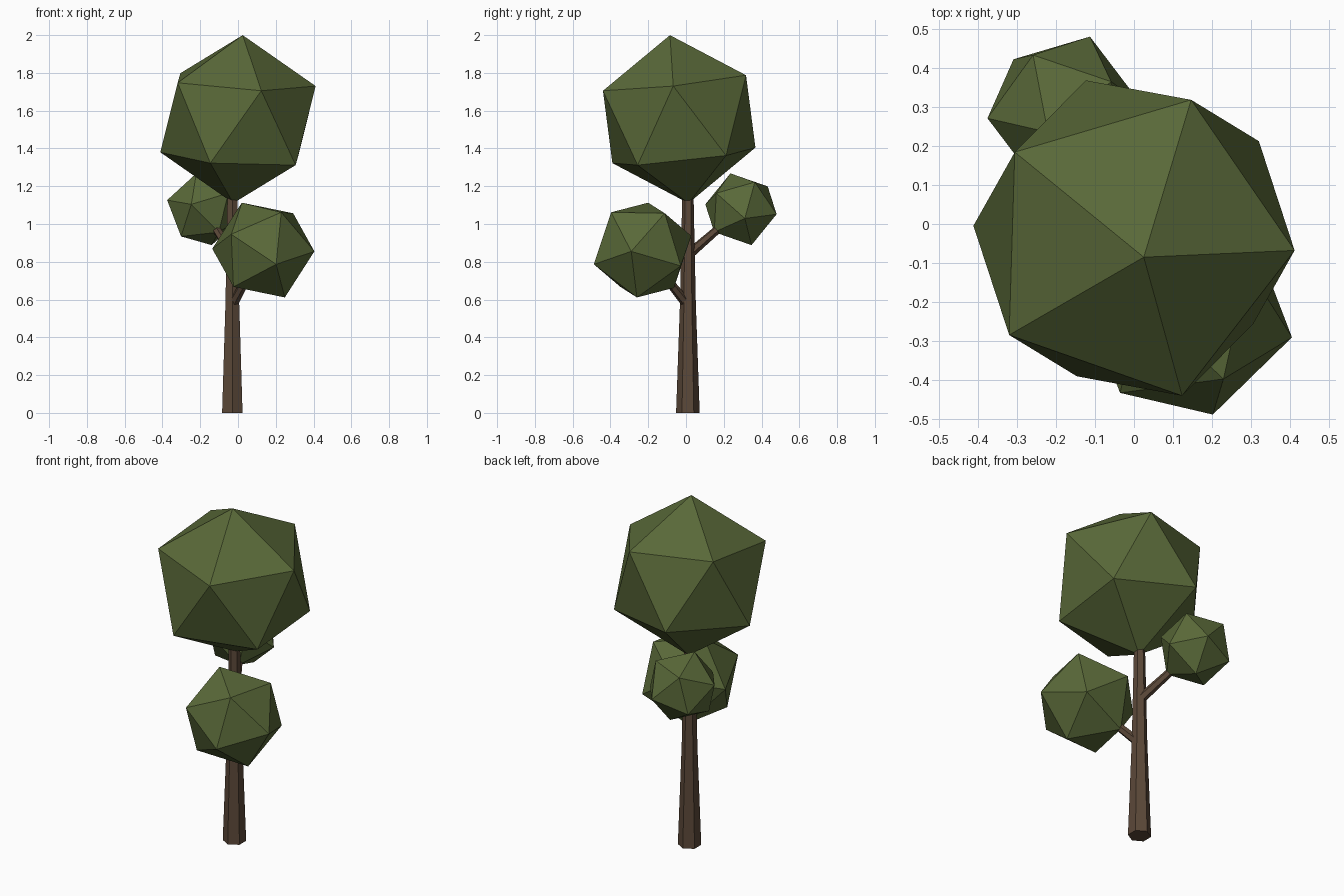
import bpy, bmesh
from mathutils import Vector, Matrix

if "Cube" in bpy.data.objects:
    bpy.data.objects.remove(bpy.data.objects["Cube"])


def material(name, rgb):
    m = bpy.data.materials.new(name)
    m.diffuse_color = (*rgb, 1)
    m.use_nodes = True
    m.node_tree.nodes["Principled BSDF"].inputs["Base Color"].default_value = m.diffuse_color
    return m


LEAF = material("leaf_green", (0.10, 0.14, 0.04))
BARK = material("bark_brown", (0.105, 0.065, 0.04))


def finish(name, bm, mat):
    bmesh.ops.recalc_face_normals(bm, faces=bm.faces)
    me = bpy.data.meshes.new(name)
    bm.to_mesh(me)
    bm.free()
    me.materials.append(mat)
    ob = bpy.data.objects.new(name, me)
    bpy.context.collection.objects.link(ob)


def leaf_ball(name, centre, radius, pole, ring):
    """Icosahedron aimed by its pole vertex and one vertex of the upper ring."""
    z = Vector(pole).normalized()
    y = z.cross(Vector(ring)).normalized()
    x = y.cross(z)
    rot = Matrix((x, y, z)).transposed().to_4x4()
    bm = bmesh.new()
    bmesh.ops.create_icosphere(bm, subdivisions=1, radius=radius,
                               matrix=Matrix.Translation(centre) @ rot)
    finish(name, bm, LEAF)


def limb(name, path, radii, sides=6):
    """Tapered polygonal tube along a straight path."""
    pts = [Vector(p) for p in path]
    d = (pts[-1] - pts[0]).normalized()
    side = Vector((0, 1, 0)) if abs(d.z) > 0.99 else d.cross(Vector((0, 0, 1))).normalized()
    bm = bmesh.new()
    rings = []
    for p, r in zip(pts, radii):
        rings.append([bm.verts.new(p + Matrix.Rotation(6.2831853 * i / sides, 3, d) @ side * r)
                      for i in range(sides)])
    for a, b in zip(rings, rings[1:]):
        for i in range(sides):
            j = (i + 1) % sides
            bm.faces.new((a[i], a[j], b[j], b[i]))
    bm.faces.new(rings[0])
    bm.faces.new(rings[-1])
    finish(name, bm, BARK)


# Trunk and two branches
limb("trunk", [(-0.03, 0.01, 0), (-0.03, 0.01, 0.58), (-0.03, 0.01, 1.2)],
     [0.0625, 0.042, 0.029])
limb("front_branch", [(-0.03, 0.01, 0.57), (0.08, -0.15, 0.77)], [0.027, 0.02])
limb("back_branch", [(-0.03, 0.01, 0.835), (-0.15, 0.235, 1.03)], [0.027, 0.02])

# Foliage
leaf_ball("crown", (0, -0.036, 1.555), 0.448, (0.025, -0.049, 0.445), (0.415, -0.032, 0.178))
leaf_ball("front_foliage", (0.134, -0.23, 0.862), 0.277, (-0.115, 0.03, 0.253), (-0.27, 0.06, 0.007))
leaf_ball("back_foliage", (-0.18, 0.291, 1.078), 0.202, (-0.04, -0.055, 0.187), (-0.195, -0.02, 0.047))
